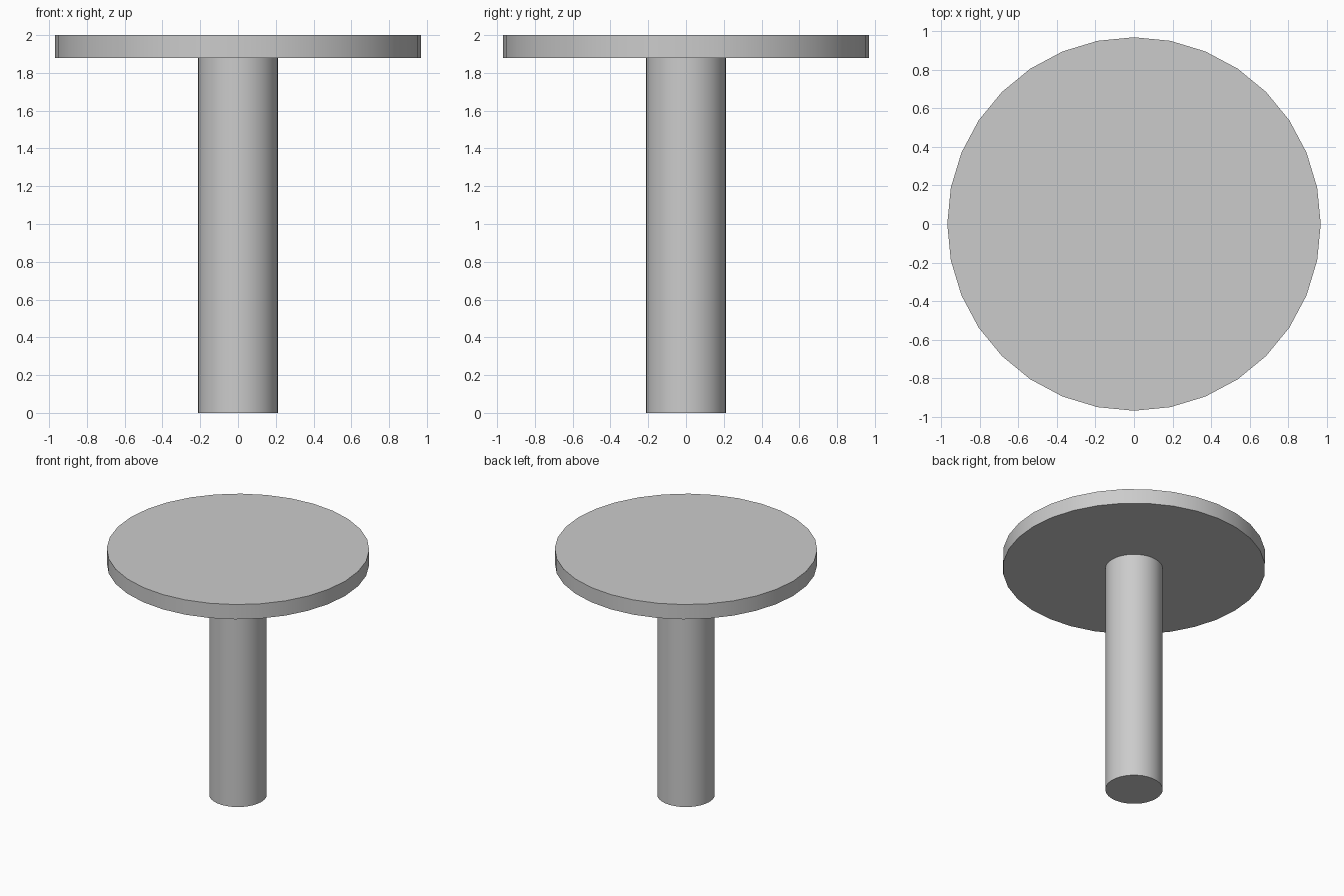
import bpy
from math import radians

if "Cube" in bpy.data.objects:
    bpy.data.objects.remove(bpy.data.objects["Cube"])


def cylinder(name, radius, z_bottom, z_top):
    bpy.ops.mesh.primitive_cylinder_add(
        vertices=32, radius=radius, depth=z_top - z_bottom,
        location=(0, 0, (z_bottom + z_top) / 2))
    obj = bpy.context.object
    obj.name = name
    bpy.ops.object.shade_smooth_by_angle(angle=radians(30))
    return obj


# Central column
cylinder("pedestal", 0.212, 0.0, 1.88)

# Round top
cylinder("table_top", 0.968, 1.88, 2.0)
